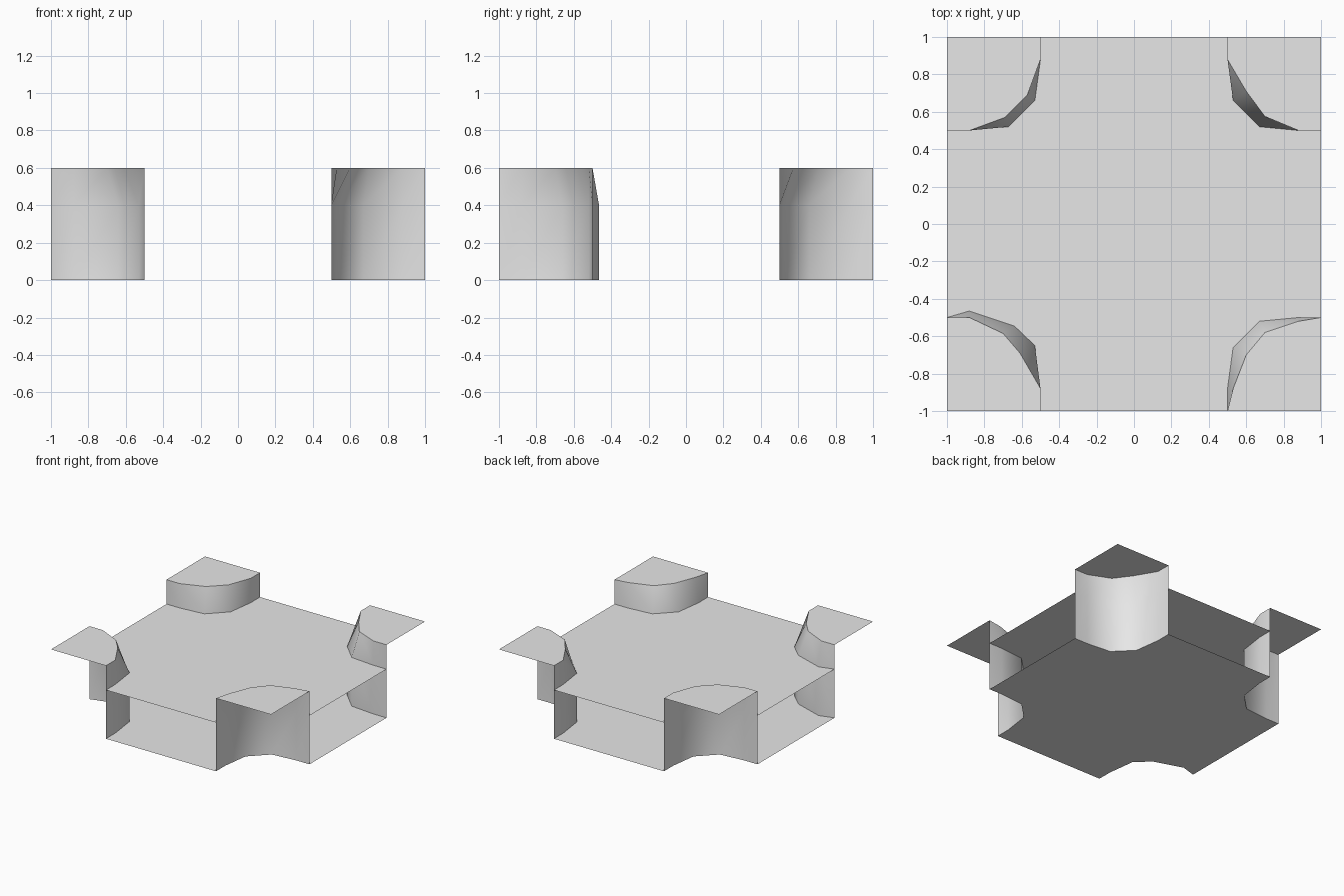
import bpy
import math

cube = bpy.data.objects.get("Cube")
if cube:
    bpy.data.objects.remove(cube, do_unlink=True)

DECK, RIM, REACH = 0.4, 0.6, 0.5

grey = bpy.data.materials.new("plain grey")
grey.use_nodes = True
colour = (0.8, 0.8, 0.8, 1)
grey.diffuse_color = colour
grey.node_tree.nodes["Principled BSDF"].inputs["Base Color"].default_value = colour


def add_part(name, verts, faces, smooth=False):
    mesh = bpy.data.meshes.new(name)
    mesh.from_pydata(verts, [], faces)
    mesh.materials.append(grey)
    part = bpy.data.objects.new(name, mesh)
    bpy.context.collection.objects.link(part)
    if smooth:
        bpy.ops.object.select_all(action='DESELECT')
        part.select_set(True)
        bpy.context.view_layer.objects.active = part
        bpy.ops.object.shade_smooth_by_angle(angle=math.radians(50))
    return part


def add_sheet(name, outline, z, flip=False):
    order = list(range(len(outline)))
    if flip:
        order.reverse()
    add_part(name, [(x, y, z) for x, y in outline], [order])


def corner_arc(sx, sy, bends):
    # Bends are distances in from the corner, from the side edge to the end edge
    points = [(0, REACH)] + bends + [(REACH, 0)]
    arc = [(sx * (1 - u), sy * (1 - v)) for u, v in points]
    return arc if sx * sy > 0 else arc[::-1]


# Bends of the corner curves at deck height and at rim height
round_deck = [(0.12, 0.5), (0.33, 0.48), (0.47, 0.34), (0.5, 0.12)]
bulged_deck = [(0.12, 0.535), (0.36, 0.455), (0.47, 0.35), (0.5, 0.12)]
corners = [
    ("front_right", 1, -1, round_deck,
     [(0.12, 0.48), (0.3, 0.42), (0.4, 0.3), (0.47, 0.12)]),
    ("back_right", 1, 1, round_deck,
     [(0.12, 0.5), (0.3, 0.425), (0.4, 0.29), (0.5, 0.12)]),
    ("back_left", -1, 1, round_deck,
     [(0.12, 0.5), (0.31, 0.43), (0.43, 0.31), (0.5, 0.12)]),
    ("front_left", -1, -1, bulged_deck,
     [(0.12, 0.5), (0.3, 0.415), (0.39, 0.31), (0.5, 0.12)]),
]
# The model's own left is +x
side_names = {"front_right": "front_left", "back_right": "back_left",
              "back_left": "back_right", "front_left": "front_right"}

outline = []
for key, sx, sy, deck_bends, rim_bends in corners:
    name = side_names[key]
    low = corner_arc(sx, sy, deck_bends)
    high = corner_arc(sx, sy, rim_bends)
    outline += low

    # Raised corner plate
    add_sheet(name + "_corner_top", [(sx, sy)] + high[::-1], RIM)

    # Curved wall: upright to the deck, then leaning back to the rim
    n = len(low)
    rings = [(low, 0), (low, DECK), (high, RIM)]
    verts = [(x, y, z) for arc, z in rings for x, y in arc]
    faces = [(r * n + i, r * n + i + 1, (r + 1) * n + i + 1, (r + 1) * n + i)
             for r in range(len(rings) - 1) for i in range(n - 1)]
    add_part(name + "_curved_wall", verts, faces, smooth=True)

# Cross-shaped sheets, open along the four sides
add_sheet("deck", outline, DECK)
add_sheet("base", outline, 0, flip=True)
